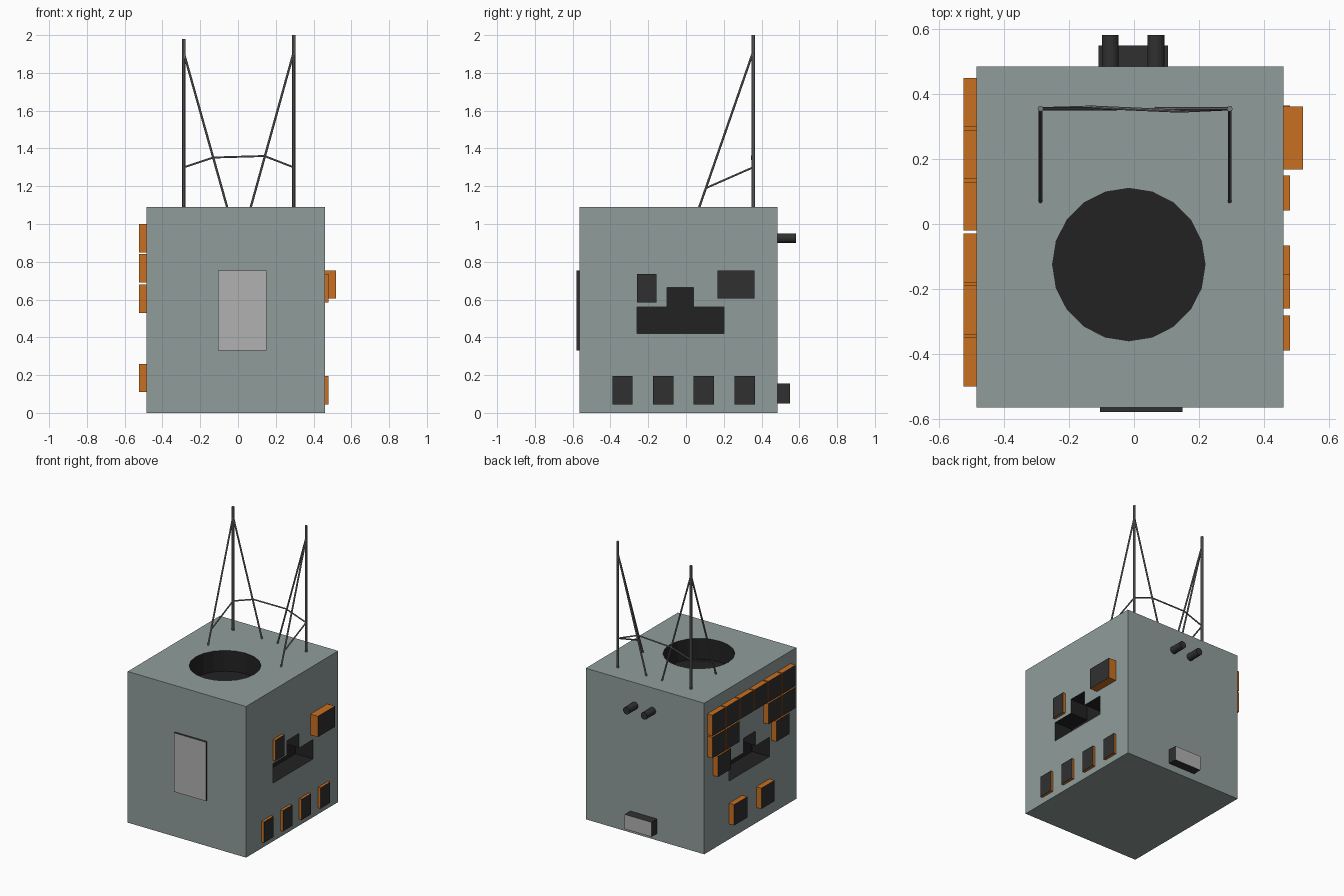
import bpy, bmesh, math
from mathutils import Vector

if "Cube" in bpy.data.objects:
    bpy.data.objects.remove(bpy.data.objects["Cube"])


def material(name, rgb):
    m = bpy.data.materials.new(name)
    m.diffuse_color = (*rgb, 1)
    m.use_nodes = True
    m.node_tree.nodes["Principled BSDF"].inputs["Base Color"].default_value = m.diffuse_color
    return m


HULL = material("hull_paint", (0.28, 0.34, 0.33))
DARK = material("dark_inside", (0.016, 0.016, 0.016))
PANEL = material("dark_panel", (0.03, 0.03, 0.03))
ORANGE = material("orange_paint", (0.58, 0.16, 0.015))
PLATE = material("plate_grey", (0.44, 0.44, 0.44))
STEEL = material("steel", (0.2, 0.2, 0.2))


def finish(name, bm, *mats):
    bmesh.ops.recalc_face_normals(bm, faces=bm.faces)
    me = bpy.data.meshes.new(name)
    bm.to_mesh(me)
    bm.free()
    for m in mats:
        me.materials.append(m)
    ob = bpy.data.objects.new(name, me)
    bpy.context.collection.objects.link(ob)
    return ob


def box(name, x, y, z, mat, face_mat=None, facing=None):
    """Box from three (low, high) ranges; one side may have its own material."""
    bm = bmesh.new()
    bmesh.ops.create_cube(bm, size=1)
    for v in bm.verts:
        v.co = [r[0] if c < 0 else r[1] for c, r in zip(v.co, (x, y, z))]
    bm.normal_update()
    if facing:
        for f in bm.faces:
            f.material_index = int(f.normal.dot(Vector(facing)) > 0.9)
    return finish(name, bm, mat, *([face_mat] if face_mat else []))


def rod(name, a, b, r, mat, sides=8):
    a, b = Vector(a), Vector(b)
    bm = bmesh.new()
    bmesh.ops.create_cone(bm, cap_ends=True, segments=sides, radius1=r, radius2=r, depth=(b - a).length)
    turn = Vector((0, 0, 1)).rotation_difference(b - a).to_matrix()
    for v in bm.verts:
        v.co = turn @ v.co + (a + b) / 2
    return finish(name, bm, mat)


def carve(target, cutter):
    mod = target.modifiers.new(cutter.name, 'BOOLEAN')
    mod.operation, mod.solver, mod.object = 'DIFFERENCE', 'EXACT', cutter
    mod.material_mode = 'TRANSFER'
    cutter.hide_render = True
    bpy.context.view_layer.objects.active = target
    bpy.ops.object.modifier_apply(modifier=mod.name)
    bpy.data.objects.remove(cutter)


# hull with a round well on top and a stepped recess in each side
L, R, TOP = -0.485, 0.46, 1.09
hull = box("hull", (L, R), (-0.565, 0.485), (0, TOP), HULL)
carve(hull, rod("well_cutter", (-0.016, -0.125, 0.94), (-0.016, -0.125, 1.3), 0.235, DARK, 20))
STEP = [(-0.26, 0.42), (0.20, 0.42), (0.20, 0.56), (0.04, 0.56),
        (0.04, 0.665), (-0.10, 0.665), (-0.10, 0.56), (-0.26, 0.56)]
for x0, x1 in ((L - 0.1, L + 0.14), (R - 0.14, R + 0.1)):
    bm = bmesh.new()
    face = bm.faces.new([bm.verts.new((x0, y, z)) for y, z in STEP])
    new = bmesh.ops.extrude_face_region(bm, geom=[face])["geom"]
    bmesh.ops.translate(bm, verts=[g for g in new if isinstance(g, bmesh.types.BMVert)], vec=(x1 - x0, 0, 0))
    carve(hull, finish("recess_cutter", bm, DARK))

# front plate and back unit with pale faces
box("front_plate", (-0.105, 0.15), (-0.58, -0.565), (0.33, 0.755), PANEL, PLATE, (0, -1, 0))
box("back_unit", (-0.11, 0.105), (0.485, 0.55), (0.05, 0.155), PANEL, PLATE, (0, 1, 0))

# two stub tubes on the back
for i, x in enumerate((-0.073, 0.068)):
    tube = rod(f"back_tube_{i}", (x, 0.47, 0.925), (x, 0.583, 0.925), 0.026, PANEL, 20)

# right side tiles
right = [(-0.39 + 0.2155 * i, 0.108, 0.045, 0.02) for i in range(4)]
right += [(-0.26, 0.105, 0.585, 0.02), (0.168, 0.194, 0.605, 0.06)]
for i, (y, w, z, out) in enumerate(right):
    box(f"right_tile_{i}", (R, R + out), (y, y + w), (z, z + 0.15), ORANGE, PANEL, (1, 0, 0))

# left side tiles, in rows
columns = [-0.5 + 0.16 * i for i in range(6)]
rows = [(0.85, columns), (0.69, columns[:2] + columns[4:]), (0.53, (-0.43, 0.235)), (0.11, (-0.26, 0.05))]
for r, (z, starts) in enumerate(rows):
    for i, y in enumerate(starts):
        box(f"left_tile_{r}_{i}", (L - 0.04, L), (y, y + 0.15), (z, z + 0.15), ORANGE, PANEL, (-1, 0, 0))

# masts with two stays and a brace each
B = 0.355
for side, x, inner, top in (("left", -0.288, -0.055, 1.98), ("right", 0.295, 0.065, 2.0)):
    rod(f"{side}_mast", (x, B, TOP - 0.01), (x, B, top), 0.009, STEEL)
    rod(f"{side}_inner_stay", (x, B, 1.91), (inner, B, TOP - 0.01), 0.006, STEEL)
    rod(f"{side}_front_stay", (x, B, 1.91), (x, 0.067, TOP - 0.01), 0.006, STEEL)
    rod(f"{side}_front_brace", (x, B, 1.30), (x, 0.105, 1.19), 0.005, STEEL)

# cross brace between the masts
path = [(-0.288, B, 1.30), (-0.13, 0.36, 1.352), (0.14, 0.348, 1.36), (0.295, B, 1.30)]
for i in range(3):
    rod(f"cross_brace_{i}", path[i], path[i + 1], 0.005, STEEL)
